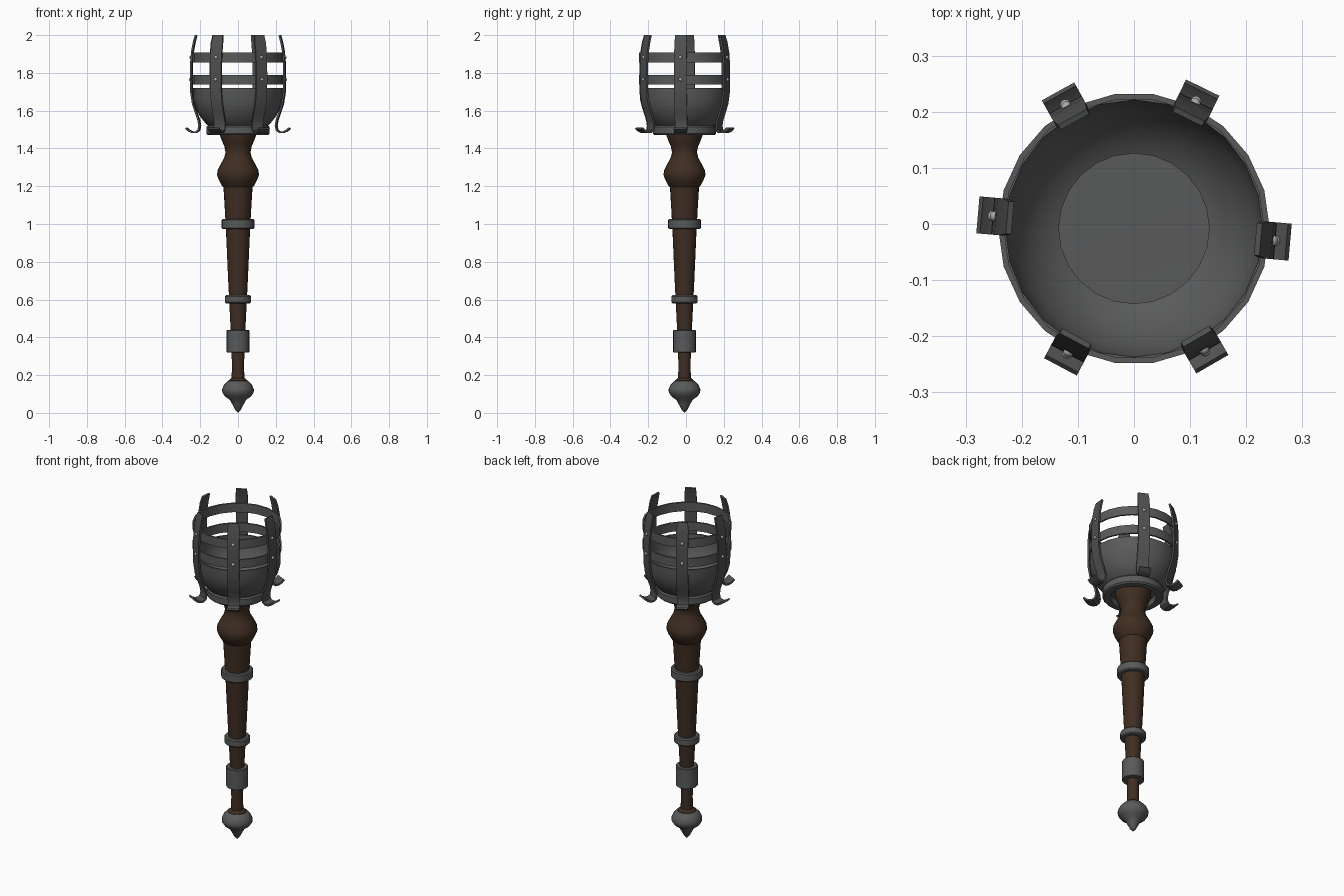
import bpy, bmesh, math
from mathutils import Vector, Matrix

if "Cube" in bpy.data.objects:
    bpy.data.objects.remove(bpy.data.objects["Cube"])

CY = -0.008  # slight offset of the torch axis


def material(name, rgb):
    m = bpy.data.materials.new(name)
    m.diffuse_color = (*rgb, 1)
    m.use_nodes = True
    m.node_tree.nodes["Principled BSDF"].inputs["Base Color"].default_value = m.diffuse_color
    return m


IRON = material("iron", (0.1, 0.102, 0.103))
DARK = material("dark_iron", (0.08, 0.081, 0.082))
WOOD = material("dark_wood", (0.05, 0.027, 0.016))
STEEL = material("rivet_steel", (0.4, 0.4, 0.4))


def finish(name, bm, mat, angle=35):
    bmesh.ops.recalc_face_normals(bm, faces=bm.faces)
    for f in bm.faces:
        f.smooth = True
    me = bpy.data.meshes.new(name)
    bm.to_mesh(me)
    bm.free()
    me.materials.append(mat)
    me.set_sharp_from_angle(angle=math.radians(angle))
    ob = bpy.data.objects.new(name, me)
    ob.location.y = CY
    bpy.context.collection.objects.link(ob)
    return ob


def lathe(name, profile, mat, n=24, closed=False, angle=35):
    """Spin an (r, z) profile round the axis; closed joins last point to first."""
    bm = bmesh.new()
    rings = []
    for r, z in profile:
        if r == 0:
            rings.append([bm.verts.new((0, 0, z))] * n)
        else:
            rings.append([bm.verts.new((r * math.cos(2 * math.pi * i / n),
                                        r * math.sin(2 * math.pi * i / n), z)) for i in range(n)])
    pairs = list(zip(rings, rings[1:])) + ([(rings[-1], rings[0])] if closed else [])
    for a, b in pairs:
        for i in range(n):
            j = (i + 1) % n
            quad = list(dict.fromkeys((a[i], a[j], b[j], b[i])))
            bm.faces.new(quad)
    return finish(name, bm, mat, angle)


def band(name, r_in, r_out, z0, z1, mat, bevel=0.006, n=24):
    lathe(name, [(r_in, z0), (r_out - bevel, z0), (r_out, z0 + bevel), (r_out, z1 - bevel),
                 (r_out - bevel, z1), (r_in, z1)], mat, n, closed=True)


# turned wooden handle
lathe("handle", [(0, 0.15), (0.055, 0.15), (0.05, 0.172), (0.034, 0.185), (0.032, 0.25), (0.036, 0.38),
                 (0.042, 0.5), (0.052, 0.7), (0.063, 0.95), (0.07, 1.08), (0.077, 1.195),
                 (0.086, 1.205), (0.102, 1.235), (0.111, 1.26), (0.108, 1.285), (0.09, 1.32),
                 (0.073, 1.35), (0.066, 1.38), (0.072, 1.41), (0.085, 1.44), (0.098, 1.475),
                 (0.1, 1.515), (0, 1.515)], WOOD)

# pointed pommel
lathe("pommel", [(0, 0), (0.016, 0.018), (0.03, 0.045), (0.042, 0.068), (0.07, 0.088), (0.083, 0.108),
                 (0.084, 0.125), (0.074, 0.148), (0.055, 0.168), (0.04, 0.173), (0, 0.173)], IRON)

# metal bands on the handle
band("grip_sleeve", 0.03, 0.06, 0.32, 0.44, IRON, 0.003)
band("lower_handle_ring", 0.04, 0.07, 0.58, 0.623, IRON)
band("upper_handle_ring", 0.055, 0.087, 0.974, 1.026, IRON)

# collar under the bowl
band("bowl_collar", 0.125, 0.167, 1.47, 1.522, IRON, 0.008)

# fire bowl, a thick shell with a flat floor
lathe("fire_bowl", [(0, 1.505), (0.135, 1.508), (0.168, 1.528), (0.2, 1.568), (0.223, 1.61),
                    (0.236, 1.66), (0.238, 1.72), (0.229, 1.72), (0.227, 1.66), (0.214, 1.615),
                    (0.19, 1.575), (0.16, 1.542), (0.134, 1.528), (0.134, 1.52), (0, 1.518)], IRON)

# two hoops of the cage
for label, z0, z1 in (("lower", 1.738, 1.79), ("upper", 1.855, 1.908)):
    lathe(label + "_cage_hoop", [(0.232, z0), (0.242, z0), (0.242, z1), (0.232, z1)], IRON, 22, True)

# cage straps with curled feet, each with two rivets
PATH = [(0.222, 2.0), (0.233, 1.96), (0.242, 1.91), (0.247, 1.85), (0.248, 1.77), (0.247, 1.7),
        (0.237, 1.635), (0.222, 1.59), (0.208, 1.55), (0.203, 1.52), (0.208, 1.496),
        (0.222, 1.486), (0.242, 1.486), (0.26, 1.494), (0.276, 1.508)]
T = 0.005
for k, deg in enumerate((-5, -60, -118, 175, 119, 64), 1):
    rot = Matrix.Rotation(math.radians(deg), 4, 'Z')
    bm = bmesh.new()
    rows = []
    for i, (r, z) in enumerate(PATH):
        a, b = PATH[max(i - 1, 0)], PATH[min(i + 1, len(PATH) - 1)]
        d = Vector((b[0] - a[0], b[1] - a[1])).normalized()
        nx, nz = -d.y * T, d.x * T
        w = 0.029 if i == 0 else 0.033
        rows.append([bm.verts.new(rot @ Vector((r + s * nx, y, z + s * nz)))
                     for s, y in ((1, -w), (1, w), (-1, w), (-1, -w))])
    for a, b in zip(rows, rows[1:]):
        for i in range(4):
            j = (i + 1) % 4
            bm.faces.new((a[i], a[j], b[j], b[i]))
    bm.faces.new(rows[0])
    bm.faces.new(rows[-1])
    finish(f"cage_strap_{k}", bm, DARK)

    bm = bmesh.new()
    for r, z in ((0.252, 1.765), (0.248, 1.882)):
        bmesh.ops.create_uvsphere(bm, u_segments=10, v_segments=6, radius=0.01,
                                  matrix=rot @ Matrix.Translation((r, 0, z)))
    finish(f"strap_rivets_{k}", bm, STEEL, 60)
